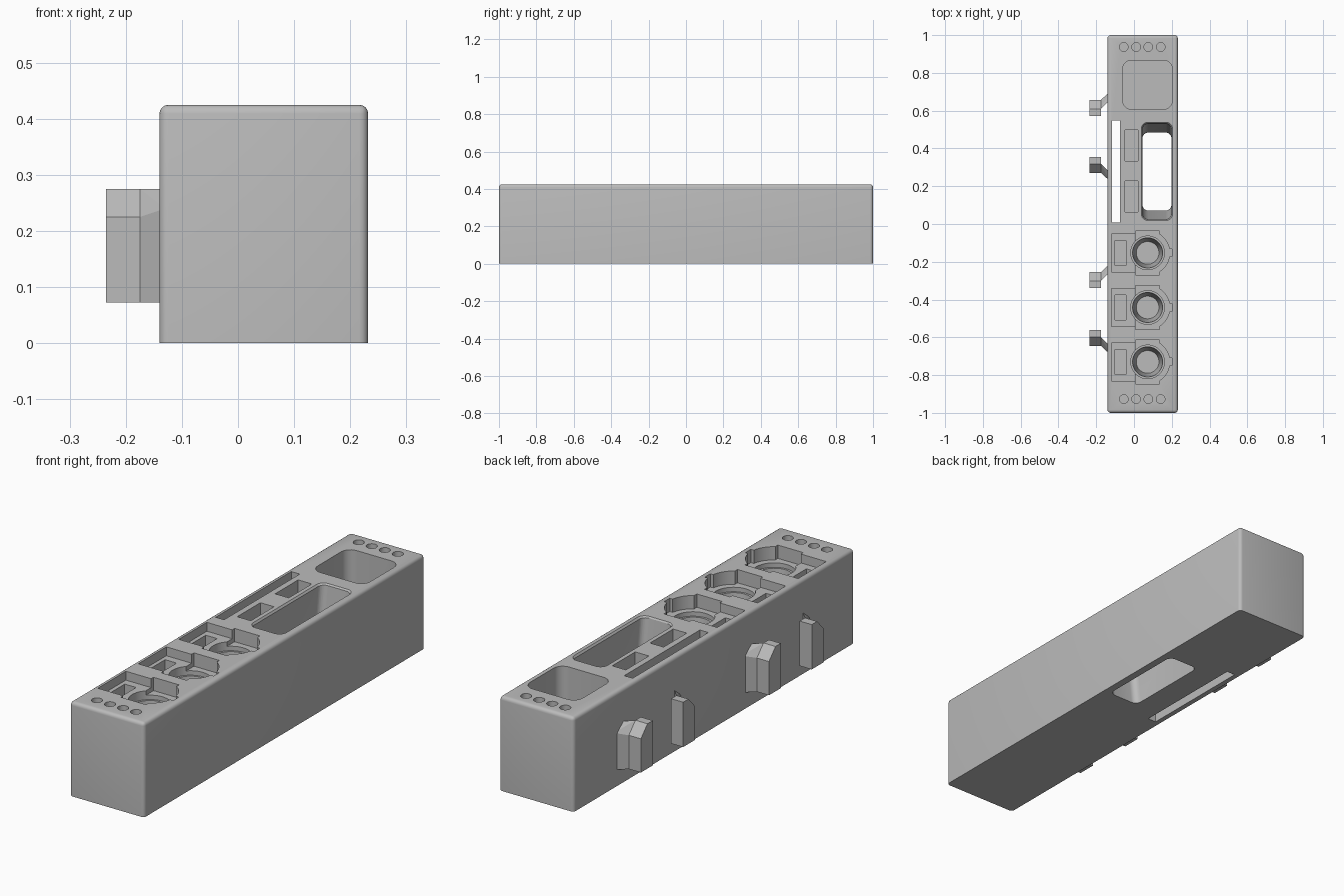
import bpy, bmesh, math

if "Cube" in bpy.data.objects:
    bpy.data.objects.remove(bpy.data.objects["Cube"], do_unlink=True)

grey = bpy.data.materials.new("light grey")
grey.diffuse_color = (0.5, 0.5, 0.5, 1)
grey.use_nodes = True
grey.node_tree.nodes["Principled BSDF"].inputs["Base Color"].default_value = (0.5, 0.5, 0.5, 1)

TOP, OVER = 0.425, 0.45


def loft(name, bottom, top):
    """Closed solid between two rings of (x, y, z) points."""
    bm = bmesh.new()
    a = [bm.verts.new(p) for p in bottom]
    b = [bm.verts.new(p) for p in top]
    bm.faces.new(a[::-1])
    bm.faces.new(b)
    n = len(a)
    for i in range(n):
        j = (i + 1) % n
        bm.faces.new((a[i], a[j], b[j], b[i]))
    bmesh.ops.recalc_face_normals(bm, faces=bm.faces)
    mesh = bpy.data.meshes.new(name)
    bm.to_mesh(mesh)
    bm.free()
    mesh.materials.append(grey)
    ob = bpy.data.objects.new(name, mesh)
    bpy.context.collection.objects.link(ob)
    return ob


def ring(x0, x1, y0, y1, z, r=0.0):
    """Rectangle ring, with rounded corners when r is given."""
    if r == 0:
        return [(x0, y0, z), (x1, y0, z), (x1, y1, z), (x0, y1, z)]
    pts = []
    corners = ((x1 - r, y1 - r), (x0 + r, y1 - r), (x0 + r, y0 + r), (x1 - r, y0 + r))
    for k, (cx, cy) in enumerate(corners):
        for i in range(7):
            t = math.radians(90 * k + 15 * i)
            pts.append((cx + r * math.cos(t), cy + r * math.sin(t), z))
    return pts


def circle(cx, cy, r, z, n=48):
    return [(cx + r * math.cos(2 * math.pi * i / n),
             cy + r * math.sin(2 * math.pi * i / n), z) for i in range(n)]


def activate(ob):
    bpy.ops.object.select_all(action='DESELECT')
    ob.select_set(True)
    bpy.context.view_layer.objects.active = ob


# Main block with rounded upright and top edges
body = loft("body", ring(-0.14, 0.232, -1, 1, 0), ring(-0.14, 0.232, -1, 1, TOP))
bm = bmesh.new()
bm.from_mesh(body.data)
edges = [e for e in bm.edges if max(v.co.z for v in e.verts) > 0.1]
bmesh.ops.bevel(bm, geom=edges, offset=0.016, segments=4, profile=0.5, affect='EDGES')
bm.to_mesh(body.data)
bm.free()


def cut(bottom, top):
    cutter = loft("cutter", bottom, top)
    cutter.hide_render = True
    mod = body.modifiers.new("cut", 'BOOLEAN')
    mod.operation = 'DIFFERENCE'
    mod.solver = 'EXACT'
    mod.object = cutter
    activate(body)
    bpy.ops.object.modifier_apply(modifier=mod.name)
    bpy.data.objects.remove(cutter, do_unlink=True)


def pocket(x0, x1, y0, y1, floor, r=0.0):
    cut(ring(x0, x1, y0, y1, floor, r), ring(x0, x1, y0, y1, OVER, r))


# Round holes at both ends
for y in (0.937, -0.927):
    for x in (-0.054, 0.011, 0.076, 0.141):
        cut(circle(x, y, 0.023, 0.2, 24), circle(x, y, 0.023, OVER, 24))

# Rounded bin, thin through slot and two small pockets
pocket(-0.06, 0.203, 0.608, 0.866, 0.06, 0.045)
pocket(-0.117, -0.075, 0.008, 0.547, -0.05)
pocket(-0.048, 0.02, 0.333, 0.497, 0.2)
pocket(-0.048, 0.02, 0.063, 0.228, 0.2)

# Large through opening with sloping ends and a chamfered rim
cut(ring(0.045, 0.198, 0.077, 0.478, -0.05, 0.03),
    ring(0.045, 0.198, 0.02, 0.536, OVER, 0.03))
cut(ring(0.046, 0.197, 0.027, 0.529, TOP - 0.01, 0.03),
    ring(0.03, 0.213, 0.008, 0.55, TOP + 0.012, 0.04))

# Three round sockets with stepped seats
for y in (-0.153, -0.442, -0.73):
    cx = 0.072
    pocket(-0.118, 0.02, y - 0.1, y + 0.1, 0.385)
    pocket(0.008, 0.135, y - 0.117, y + 0.117, 0.365)
    pocket(-0.1, -0.043, y - 0.066, y + 0.066, 0.25)
    # right-hand half of the round seat, with its key notch
    arc = [(cx + 0.117 * math.cos(t), y + 0.117 * math.sin(t))
           for t in (math.radians(-80 + 5 * i) for i in range(33))]
    cut([(px, py, 0.365) for px, py in arc], [(px, py, OVER) for px, py in arc])
    pocket(0.17, 0.202, y - 0.02, y + 0.02, 0.365)
    # ledge and tapered well
    cut(circle(cx, y, 0.089, 0.345), circle(cx, y, 0.089, OVER))
    cut(circle(cx, y, 0.06, 0.15), circle(cx, y, 0.08, 0.35))

activate(body)
bpy.ops.object.shade_smooth_by_angle(angle=math.radians(30))


# Side hooks: slanted arm and block, tops sloping down to the outer side
def hook(name, y, s):
    outline = [(-0.235, -0.038, 0.275), (-0.175, -0.038, 0.275), (-0.175, 0.0, 0.275),
               (-0.13, 0.045, 0.275), (-0.13, 0.089, 0.24), (-0.175, 0.047, 0.225),
               (-0.235, 0.047, 0.225), (-0.235, 0.0, 0.275)]
    ob = loft(name, [(px, y + s * py, 0.073) for px, py, pz in outline],
              [(px, y + s * py, pz) for px, py, pz in outline])
    # split the top into flat, sloped block and sloped arm faces
    bm = bmesh.new()
    bm.from_mesh(ob.data)
    bm.verts.ensure_lookup_table()
    t = bm.verts[8:16]
    bmesh.ops.delete(bm, geom=[f for f in bm.faces if all(v in t for v in f.verts)],
                     context='FACES_ONLY')
    for ids in ((0, 1, 2, 7), (7, 2, 5, 6), (2, 3, 4), (2, 4, 5)):
        bm.faces.new([t[i] for i in ids])
    bmesh.ops.recalc_face_normals(bm, faces=bm.faces)
    bm.to_mesh(ob.data)
    bm.free()


hook("hook_back_outer", 0.61, 1)
hook("hook_back_inner", 0.318, -1)
hook("hook_front_inner", -0.302, 1)
hook("hook_front_outer", -0.598, -1)
